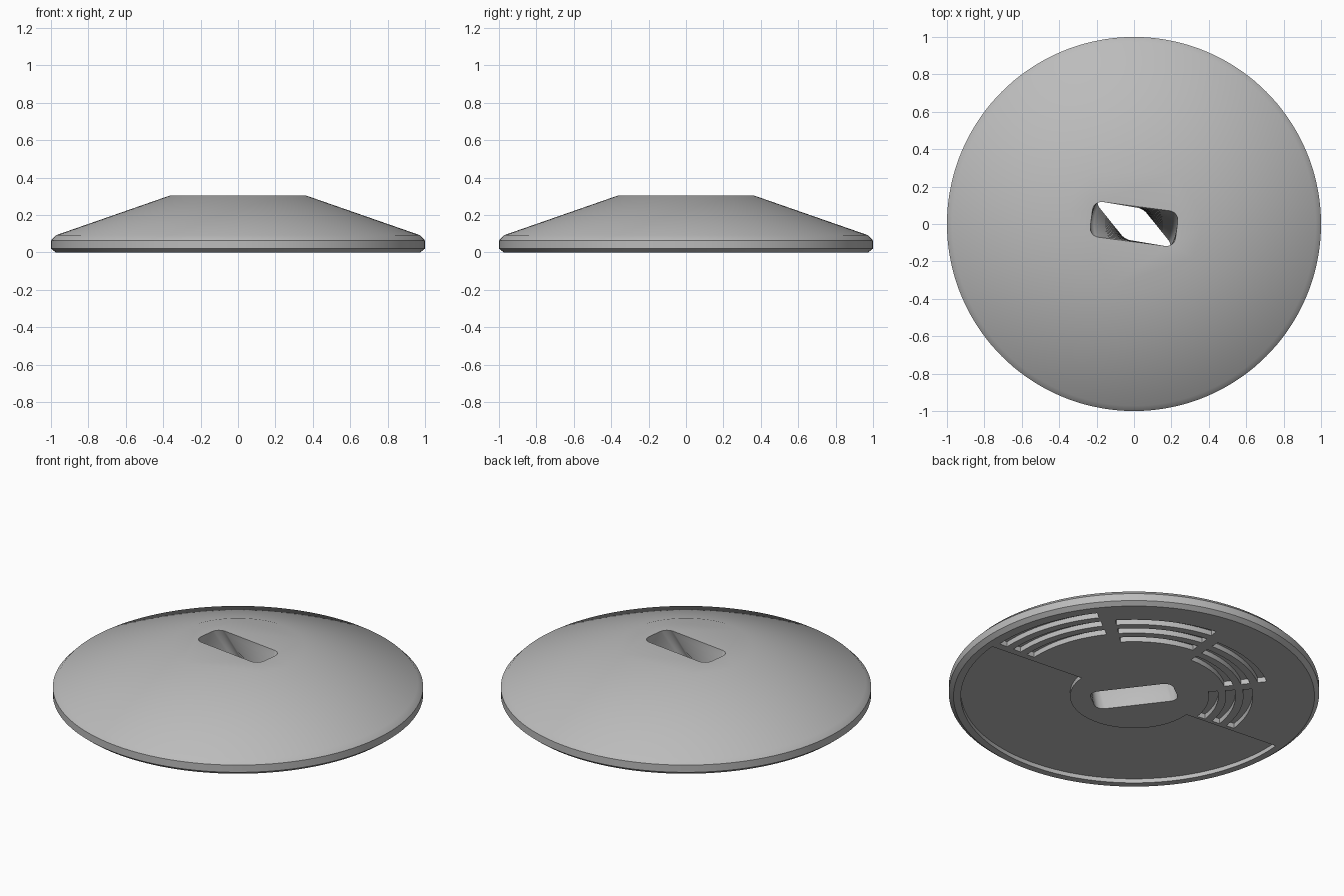
import bpy
import bmesh
from math import cos, sin, radians, pi

cube = bpy.data.objects.get("Cube")
if cube:
    bpy.data.objects.remove(cube, do_unlink=True)

# One flat grey for the whole piece
grey = bpy.data.materials.new("mid_grey")
colour = (0.5, 0.5, 0.5, 1)
grey.use_nodes = True
grey.diffuse_color = colour
grey.node_tree.nodes["Principled BSDF"].inputs["Base Color"].default_value = colour

HEIGHT = 0.305


def loft(name, rings):
    """Solid skinned through equal-length closed rings, capped at both ends."""
    bm = bmesh.new()
    loops = [[bm.verts.new(p) for p in ring] for ring in rings]
    for low, high in zip(loops, loops[1:]):
        for i in range(len(low)):
            j = (i + 1) % len(low)
            bm.faces.new((low[i], low[j], high[j], high[i]))
    bm.faces.new(loops[0])
    bm.faces.new(loops[-1])
    bmesh.ops.recalc_face_normals(bm, faces=bm.faces[:])
    mesh = bpy.data.meshes.new(name)
    bm.to_mesh(mesh)
    bm.free()
    mesh.materials.append(grey)
    obj = bpy.data.objects.new(name, mesh)
    bpy.context.collection.objects.link(obj)
    return obj


def circle(radius, z, count=144):
    angles = [2 * pi * i / count for i in range(count)]
    return [(radius * cos(a), radius * sin(a), z) for a in angles]


def arc_block(name, inner, outer, start, sweep, depth):
    """Curved block under the base, reaching up to the given depth."""
    steps = max(8, int(sweep / 2.5))
    angles = [radians(start + sweep * i / steps) for i in range(steps + 1)]
    outline = [(outer * cos(a), outer * sin(a)) for a in angles]
    outline += [(inner * cos(a), inner * sin(a)) for a in reversed(angles)]
    return loft(name, [[(x, y, z) for x, y in outline] for z in (-0.05, depth)])


def slot_ring(z):
    """Rounded rectangle that turns with height."""
    turn = radians(-53 + 45.5 * z / HEIGHT)
    half_x, half_y, r = 0.23, 0.095, 0.05
    ring = []
    for k, (sx, sy) in enumerate([(1, 1), (-1, 1), (-1, -1), (1, -1)]):
        for i in range(7):
            a = pi / 2 * (k + i / 6)
            x = sx * (half_x - r) + r * cos(a)
            y = sy * (half_y - r) + r * sin(a)
            ring.append((x * cos(turn) - y * sin(turn),
                         x * sin(turn) + y * cos(turn), z))
    return ring


# Shallow cone body with a bevelled rim
profile = [(0.975, 0), (1, 0.02), (1, 0.063), (0.972, 0.092), (0.36, HEIGHT)]
body = loft("weight_body", [circle(r, z) for r, z in profile])

# Twisted slot through the middle
cutters = [loft("slot_cutter", [slot_ring(HEIGHT * i / 12) for i in range(-1, 14)])]

# Half-ring recess under the base
cutters.append(arc_block("recess_cutter", 0.345, 0.935, 175, 180, 0.025))

# Stepped groups of three curved grooves under the other half
for group in range(4):
    for row in range(3):
        mid = 0.895 - 0.093 * (group + row)
        cutters.append(arc_block("groove_cutter", mid - 0.025, mid + 0.025,
                                 -2 + 45 * group, 39.5, 0.03))

# Cut everything out, then drop the cutters
bpy.ops.object.select_all(action="DESELECT")
body.select_set(True)
bpy.context.view_layer.objects.active = body
for cutter in cutters:
    cutter.hide_render = True
    cut = body.modifiers.new("cut", "BOOLEAN")
    cut.operation = "DIFFERENCE"
    cut.solver = "EXACT"
    cut.object = cutter
    bpy.ops.object.modifier_apply(modifier=cut.name)
    bpy.data.objects.remove(cutter, do_unlink=True)

bpy.ops.object.shade_smooth_by_angle(angle=radians(30))
